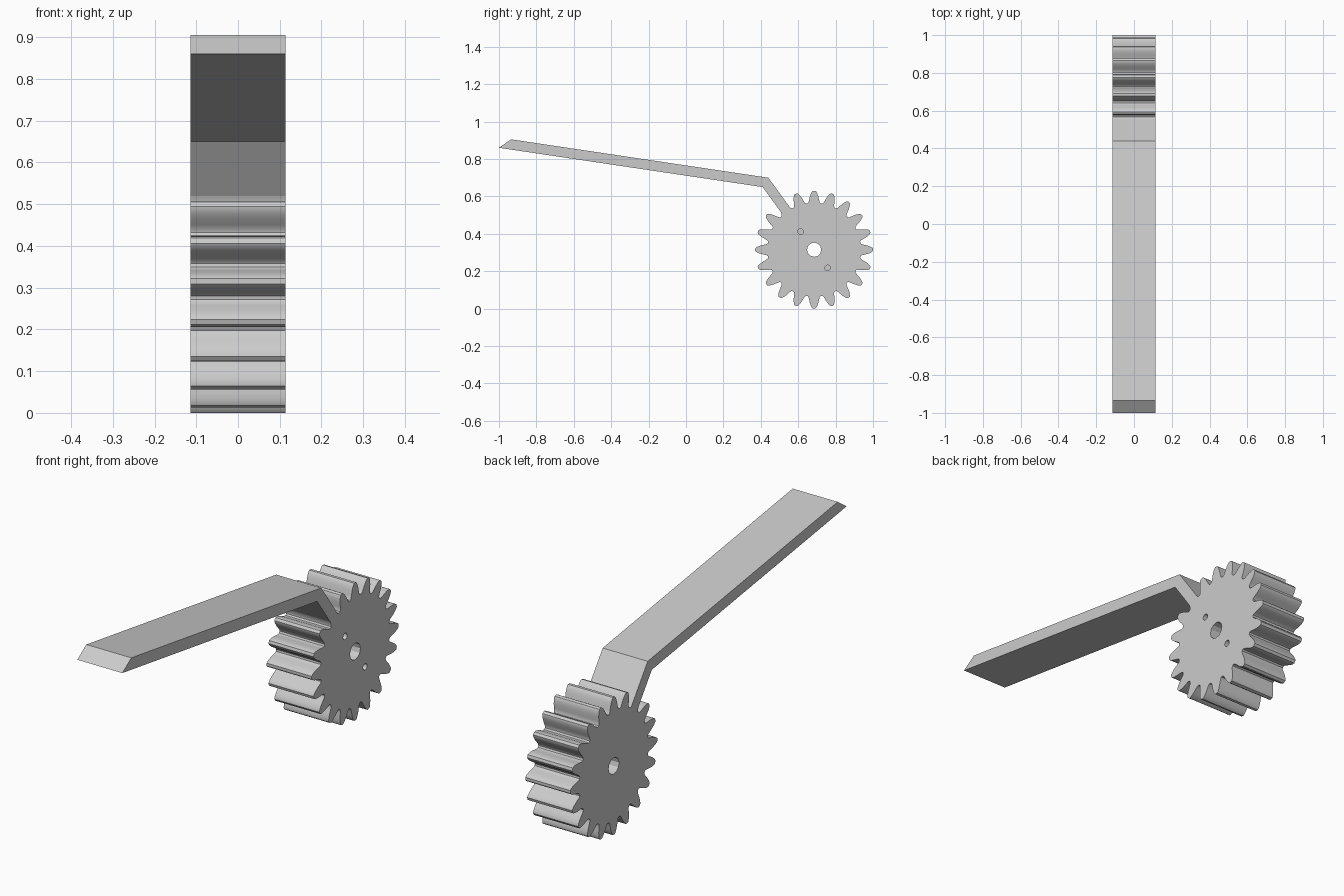
import bpy
import bmesh
import math
from math import cos, sin, radians

if "Cube" in bpy.data.objects:
    bpy.data.objects.remove(bpy.data.objects["Cube"], do_unlink=True)

HALF = 0.114            # half thickness along x
CY, CZ = 0.685, 0.315   # gear centre
TEETH = 20

grey = bpy.data.materials.new("plain grey")
grey.use_nodes = True
grey.diffuse_color = (0.6, 0.6, 0.6, 1)
grey.node_tree.nodes["Principled BSDF"].inputs["Base Color"].default_value = (0.6, 0.6, 0.6, 1)


def extrude_profile(name, points, x0=-HALF, x1=HALF):
    """Extrude a closed (y, z) outline along x."""
    bm = bmesh.new()
    face = bm.faces.new([bm.verts.new((x0, y, z)) for y, z in points])
    new = bmesh.ops.extrude_face_region(bm, geom=[face])["geom"]
    bmesh.ops.translate(bm, vec=(x1 - x0, 0, 0),
                        verts=[g for g in new if isinstance(g, bmesh.types.BMVert)])
    bmesh.ops.recalc_face_normals(bm, faces=bm.faces)
    mesh = bpy.data.meshes.new(name)
    bm.to_mesh(mesh)
    bm.free()
    mesh.materials.append(grey)
    obj = bpy.data.objects.new(name, mesh)
    bpy.context.collection.objects.link(obj)
    return obj


def activate(obj):
    bpy.ops.object.select_all(action="DESELECT")
    obj.select_set(True)
    bpy.context.view_layer.objects.active = obj


def drill(target, y, z, radius, sides, x0, x1):
    """Cut a round hole along x."""
    ring = [(y + radius * cos(math.tau * i / sides), z + radius * sin(math.tau * i / sides))
            for i in range(sides)]
    cutter = extrude_profile("hole_cutter", ring, x0, x1)
    cutter.hide_render = True
    mod = target.modifiers.new("hole", "BOOLEAN")
    mod.operation = "DIFFERENCE"
    mod.solver = "EXACT"
    mod.object = cutter
    activate(target)
    bpy.ops.object.modifier_apply(modifier=mod.name)
    bpy.data.objects.remove(cutter, do_unlink=True)


# Gear outline: half tooth as (radius, half angle in degrees), mirrored per tooth
flank = [(0.250, 8.0), (0.255, 6.8), (0.268, 5.7), (0.286, 4.5),
         (0.300, 3.3), (0.310, 2.2), (0.315, 1.2)]
tooth = [(r, -a) for r, a in flank] + [(r, a) for r, a in reversed(flank)]
outline = []
for i in range(TEETH):
    for r, a in tooth:
        t = radians(i * 360 / TEETH + a)
        outline.append((CY + r * cos(t), CZ + r * sin(t)))
gear = extrude_profile("gear", outline)

# Through bore and two blind pin holes on one face
drill(gear, CY, CZ, 0.038, 12, -0.2, 0.2)
for side in (-1, 1):
    drill(gear, CY + side * 0.072, CZ - side * 0.097, 0.015, 12, HALF - 0.1, 0.2)
activate(gear)
bpy.ops.object.shade_smooth_by_angle(angle=radians(25))

# Bent lever arm with a slanted tip, its foot sunk into the gear rim
extrude_profile("lever_arm", [(-1.0, 0.86), (0.41, 0.65), (0.53, 0.485),
                              (0.575, 0.515), (0.44, 0.70), (-0.935, 0.905)])
